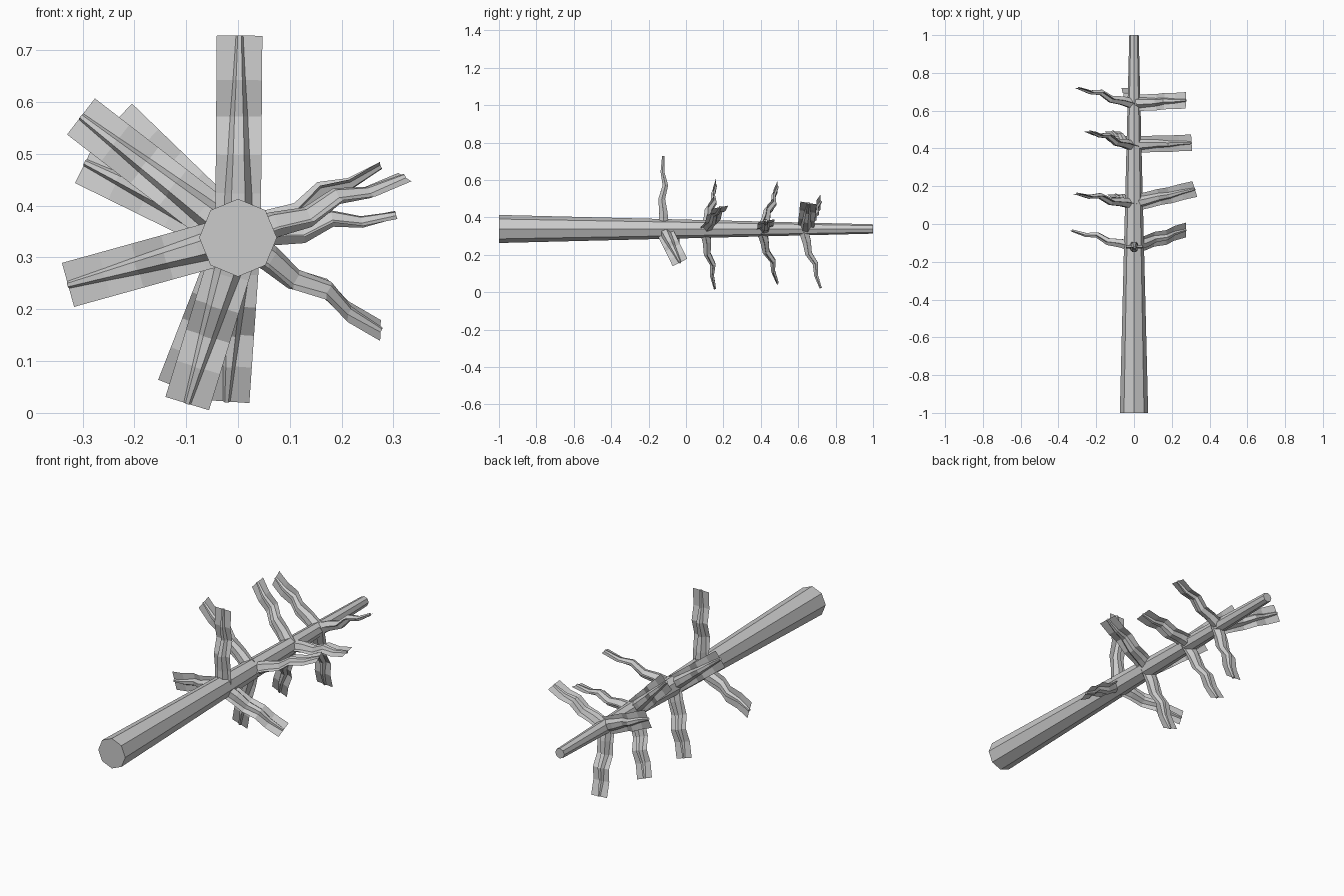
import bpy, math
from mathutils import Vector

if "Cube" in bpy.data.objects:
    bpy.data.objects.remove(bpy.data.objects["Cube"])

AXIS_Z = 0.338
CARD_HALF = 0.044
SIDES = 6
# sideways wave and tube radius along each branch: (t, wave, radius)
PROFILE = [(0.0, 0.0, 0.030), (0.22, 0.0, 0.026), (0.41, -0.009, 0.021),
           (0.60, 0.011, 0.017), (0.78, -0.004, 0.012), (1.0, 0.0, 0.007)]


def mesh_object(name, verts, faces):
    me = bpy.data.meshes.new(name)
    me.from_pydata(verts, [], faces)
    me.update()
    ob = bpy.data.objects.new(name, me)
    bpy.context.collection.objects.link(ob)
    return ob


def branch(name, base_y, tip, across=None):
    start = Vector((0, base_y, AXIS_Z))
    tip = Vector(tip)
    along = (tip - start).normalized()
    if across is None:                      # card faces front/back
        wide = along.cross(Vector((0, 1, 0))).normalized()
    else:                                   # card runs along the trunk
        wide = Vector(across)
        wide = (wide - along * wide.dot(along)).normalized()
    wave = wide.cross(along).normalized()
    if (wave.z if across else wave.y) < 0:
        wave = -wave

    tube, card = [], []
    for t, w, r in PROFILE:
        c = start.lerp(tip, t) + wave * w
        card += [c - wide * CARD_HALF, c + wide * CARD_HALF]
        for i in range(SIDES):
            a = 2 * math.pi * i / SIDES
            tube.append(c + wide * r * math.cos(a) + wave * r * math.sin(a))
    n = len(PROFILE)
    tube_faces = [(k * SIDES + i, k * SIDES + (i + 1) % SIDES,
                   (k + 1) * SIDES + (i + 1) % SIDES, (k + 1) * SIDES + i)
                  for k in range(n - 1) for i in range(SIDES)]
    tube_faces.append(tuple(range((n - 1) * SIDES, n * SIDES)))
    card_faces = [(2 * k, 2 * k + 1, 2 * k + 3, 2 * k + 2) for k in range(n - 1)]
    mesh_object(name + "_stem", tube, tube_faces)
    mesh_object(name + "_twig_card", card, card_faces)


# tapered eight-sided trunk lying along y
bpy.ops.mesh.primitive_cone_add(vertices=8, radius1=0.025, radius2=0.075, depth=2,
                                location=(0, 0, AXIS_Z), rotation=(math.pi / 2, 0, 0))
bpy.context.object.name = "trunk"

# four whorls of three branches: base y, tip, card width direction
BRANCHES = [
    ("whorl1_top", -0.12, (0.003, -0.122, 0.728), None),
    ("whorl1_left", -0.12, (-0.328, -0.035, 0.247), None),
    ("whorl1_right", -0.12, (0.275, -0.032, 0.159), (0, 0.07, 0.037)),
    ("whorl2_left", 0.105, (-0.303, 0.160, 0.572), None),
    ("whorl2_down", 0.10, (-0.098, 0.155, 0.018), None),
    ("whorl2_right", 0.11, (0.322, 0.185, 0.455), (-0.01, 0.08, 0.02)),
    ("whorl3_left", 0.41, (-0.235, 0.490, 0.565), None),
    ("whorl3_down", 0.40, (-0.113, 0.490, 0.048), None),
    ("whorl3_right", 0.42, (0.305, 0.430, 0.382), (0, 0.08, 0.015)),
    ("whorl4_left", 0.635, (-0.295, 0.720, 0.483), None),
    ("whorl4_down", 0.625, (-0.022, 0.720, 0.022), None),
    ("whorl4_right", 0.64, (0.275, 0.655, 0.477), (0, 0.08, -0.015)),
]
for b in BRANCHES:
    branch(*b)
